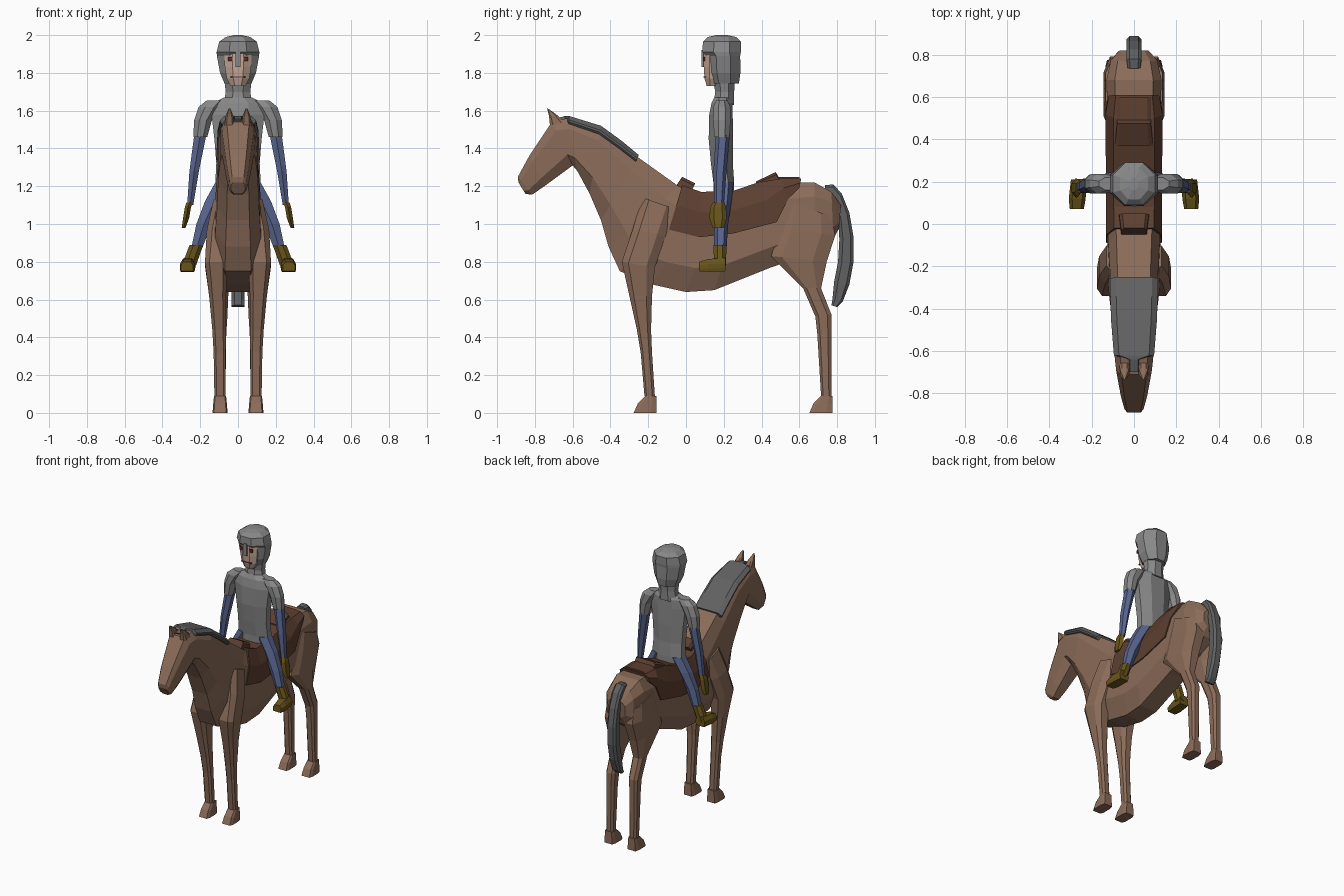
import bpy, bmesh, math

def mat(name, r, g, b):
    m = bpy.data.materials.new(name)
    m.diffuse_color = (r, g, b, 1)
    return m

COAT = mat("coat", .26, .15, .10)
LEATHER = mat("leather", .11, .05, .03)
BLUE = mat("blue_cloth", .10, .13, .27)
GOLD = mat("ochre_leather", .14, .09, .01)
SKIN = mat("skin", .58, .40, .32)
DARK = mat("dark_brown", .10, .03, .02)
HAIR = mat("dark_hair", .12, .12, .12)
MAIL = mat("mail", .25, .25, .25)

def loft(name, rings, m=None, mirror=False):
    """Skin a list of equal-length point rings and cap both ends."""
    bm = bmesh.new()
    vs = [[bm.verts.new(p) for p in r] for r in rings]
    n = len(vs[0])
    for a, b in zip(vs, vs[1:]):
        for i in range(n):
            bm.faces.new((a[i], a[(i + 1) % n], b[(i + 1) % n], b[i]))
    bm.faces.new(vs[0])
    bm.faces.new(vs[-1])
    bmesh.ops.recalc_face_normals(bm, faces=bm.faces)
    me = bpy.data.meshes.new(name)
    bm.to_mesh(me)
    bm.free()
    ob = bpy.data.objects.new(name, me)
    bpy.context.collection.objects.link(ob)
    if m:
        me.materials.append(m)
    if mirror:
        ob.modifiers.new("mirror", 'MIRROR')
    return ob

def sec(a, b, w, cx=0, ft=.6, fb=.55, t=.2):
    """Eight-sided section spanning side-view points a (y,z) to b (y,z)."""
    half = [(ft * w, 0), (w, t), (w, .75), (fb * w, 1)]
    pts = half + [(-x, k) for x, k in reversed(half)]
    return [(cx + x, a[0] + (b[0] - a[0]) * k, a[1] + (b[1] - a[1]) * k) for x, k in pts]

def hring(z, cx, cy, rx, ry, n=8):
    """Level ring with flat sides facing the axes."""
    c = math.cos(math.pi / n)
    return [(cx + rx / c * math.cos(math.tau * (i + .5) / n),
             cy + ry / c * math.sin(math.tau * (i + .5) / n), z) for i in range(n)]

def tube(name, rows, m=None, mirror=False, n=8):
    return loft(name, [hring(*r, n=n) for r in rows], m, mirror)

def box(name, x0, x1, y0, y1, z0, z1, m=None, mirror=False):
    return loft(name, [[(x0, y0, z), (x1, y0, z), (x1, y1, z), (x0, y1, z)] for z in (z0, z1)], m, mirror)

# Horse head, neck and barrel in one sweep
loft("horse_body", [sec(*r, ft=.7) for r in [
    ((-.887, 1.22), (-.85, 1.16), .036), ((-.89, 1.25), (-.815, 1.155), .045),
    ((-.83, 1.36), (-.75, 1.20), .062), ((-.71, 1.54), (-.60, 1.31), .085),
    ((-.63, 1.56), (-.575, 1.28), .092), ((-.45, 1.51), (-.51, 1.16), .105),
    ((-.25, 1.35), (-.45, 1.02), .11), ((-.04, 1.20), (-.41, .88), .12),
    ((.05, 1.165), (-.35, .75), .125), ((.12, 1.15), (-.18, .68), .125),
    ((.20, 1.15), (0, .64), .125), ((.32, 1.17), (.15, .65), .125),
    ((.50, 1.22), (.45, .77), .125), ((.68, 1.22), (.68, .85), .13),
    ((.77, 1.17), (.78, .92), .11), ((.82, 1.10), (.81, .98), .07)]], COAT)

# Legs with shoulder and thigh panels
loft("front_leg", [sec(*r) for r in [
    ((-.23, 1.14), (-.06, 1.08), .065, .065), ((-.28, .98), (-.11, .93), .075, .09),
    ((-.34, .80), (-.165, .77), .06, .115), ((-.30, .62), (-.18, .62), .045, .108),
    ((-.26, .44), (-.185, .44), .036, .10), ((-.24, .32), (-.18, .32), .032, .097),
    ((-.22, .09), (-.165, .09), .03, .095)]], COAT, True)
loft("hind_leg", [sec(*r) for r in [
    ((.54, 1.12), (.77, 1.04), .06, .075), ((.50, .98), (.79, .94), .065, .078),
    ((.45, .83), (.745, .80), .058, .085), ((.62, .66), (.715, .66), .04, .09),
    ((.685, .51), (.77, .52), .036, .092), ((.695, .42), (.77, .42), .032, .094),
    ((.715, .09), (.77, .09), .028, .095)]], COAT, True)
for name, y in (("front_hoof", -.155), ("hind_hoof", .775)):
    loft(name, [sec((y - d, z), (y, z), w, .095, .8, .8) for z, d, w in
                ((.09, .06, .032), (.05, .10, .036), (0, .122, .04))], COAT, True)

# Ears, mane and tail
loft("ear", [sec(*r) for r in [
    ((-.72, 1.52), (-.64, 1.54), .026, .045), ((-.725, 1.57), (-.68, 1.575), .02, .045),
    ((-.735, 1.612), (-.725, 1.608), .005, .045)]], COAT, True)
loft("mane", [sec(*r, ft=.75, fb=.9, t=.5) for r in [
    ((-.70, 1.555), (-.68, 1.52), .025), ((-.64, 1.572), (-.64, 1.53), .025),
    ((-.62, 1.572), (-.62, 1.53), .095), ((-.45, 1.52), (-.46, 1.475), .108),
    ((-.34, 1.44), (-.355, 1.40), .112), ((-.25, 1.365), (-.265, 1.33), .114)]], HAIR)
loft("tail", [sec(*r) for r in [
    ((.735, 1.205), (.74, 1.16), .03), ((.78, 1.21), (.765, 1.14), .035),
    ((.825, 1.16), (.79, 1.10), .035), ((.865, 1.06), (.805, 1.02), .035),
    ((.887, .93), (.812, .92), .035), ((.887, .80), (.805, .80), .035),
    ((.865, .68), (.785, .70), .035), ((.83, .59), (.775, .60), .035),
    ((.80, .56), (.77, .57), .035)]], HAIR)

# Saddle cloth, pommel and cantle
loft("saddle", [sec(*r, ft=.72, fb=1, t=.45) for r in [
    ((-.02, 1.205), (-.09, .97), .131), ((.08, 1.17), (.07, .93), .133),
    ((.25, 1.175), (.25, .95), .133), ((.38, 1.22), (.48, 1.01), .134),
    ((.50, 1.24), (.54, 1.13), .134), ((.61, 1.24), (.60, 1.19), .12)]], LEATHER)
loft("pommel", [sec(*r, ft=.8, fb=.9) for r in [
    ((-.02, 1.25), (-.06, 1.19), .06), ((.05, 1.215), (.02, 1.16), .07)]], LEATHER)
loft("cantle", [sec(*r, ft=.8, fb=.9) for r in [
    ((.37, 1.225), (.37, 1.18), .09), ((.475, 1.275), (.48, 1.2), .08),
    ((.49, 1.25), (.50, 1.2), .08), ((.60, 1.25), (.60, 1.2), .08)]], LEATHER)

# Rider torso, neck and sleeves
tube("torso", [(1.13, 0, .20, .11, .055), (1.22, 0, .20, .12, .055), (1.32, 0, .19, .115, .058),
               (1.45, 0, .185, .125, .065), (1.58, 0, .185, .14, .062),
               (1.64, 0, .19, .13, .055), (1.67, 0, .195, .075, .045)], MAIL)
tube("neck", [(1.63, 0, .20, .075, .055), (1.70, 0, .205, .065, .05), (1.78, 0, .20, .075, .06)], MAIL)
tube("sleeve", [(1.46, .20, .19, .037, .04), (1.55, .185, .19, .047, .046),
                (1.62, .15, .19, .058, .045), (1.655, .115, .19, .05, .03)], MAIL, True)

# Arms, hands, legs and boots
tube("arm", [(1.10, .253, .175, .016, .022), (1.28, .232, .18, .025, .03),
             (1.47, .20, .195, .032, .032)], BLUE, True, 6)
tube("hand", [(.98, .288, .17, .010, .025), (1.03, .275, .17, .016, .04),
              (1.09, .265, .17, .016, .036), (1.115, .255, .175, .018, .026)], GOLD, True, 6)
tube("rider_leg", [(.86, .222, .182, .028, .028), (1.0, .18, .185, .04, .033),
                   (1.12, .125, .195, .05, .04), (1.22, .07, .20, .05, .045)], BLUE, True, 6)
tube("boot_shaft", [(.78, .26, .18, .038, .032), (.89, .22, .18, .036, .034)], GOLD, True)
loft("boot_foot", [sec(*r, fb=.9, t=.4) for r in [
    ((.07, .80), (.07, .75), .033, .27), ((.12, .815), (.12, .747), .04, .268),
    ((.21, .82), (.21, .75), .036, .262)]], GOLD, True)

# Helmet, face and features
tube("helmet", [(1.745, 0, .205, .072, .075), (1.80, 0, .20, .095, .088), (1.89, 0, .197, .112, .09),
                (1.91, 0, .188, .113, .102), (1.965, 0, .19, .10, .10), (1.99, 0, .19, .065, .075),
                (2.0, 0, .19, .02, .03)], MAIL)
tube("face", [(1.73, 0, .14, .04, .03), (1.77, 0, .145, .06, .047), (1.83, 0, .145, .07, .051),
              (1.905, 0, .145, .072, .052)], SKIN)
box("nose_guard", -.013, .013, .083, .11, 1.83, 1.92, MAIL)
box("eye", .028, .052, .089, .10, 1.862, 1.885, DARK, True)
box("mouth", -.04, .04, .093, .105, 1.775, 1.781, DARK)
